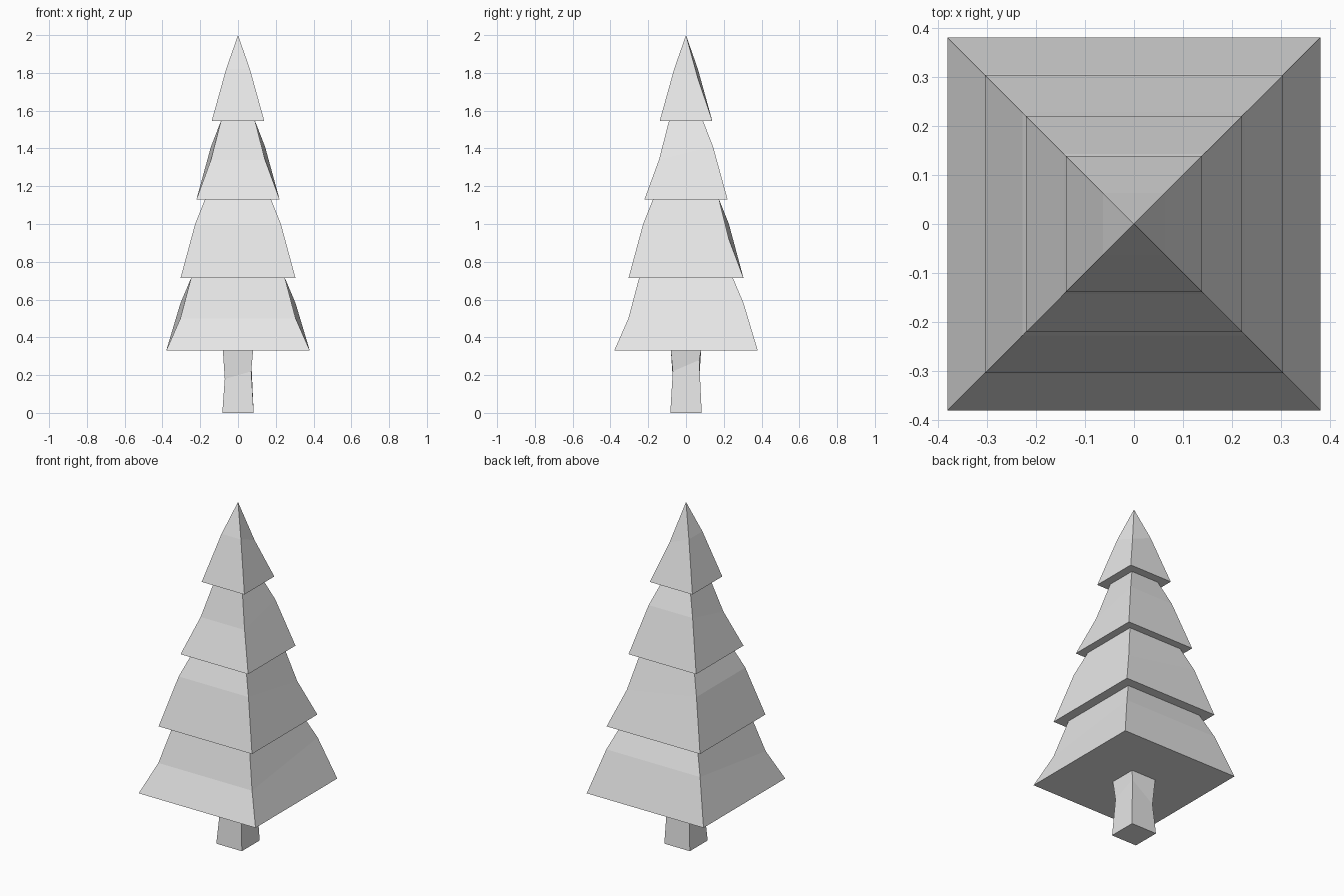
import bpy, bmesh

if "Cube" in bpy.data.objects:
    bpy.data.objects.remove(bpy.data.objects["Cube"])

grey = bpy.data.materials.new("light grey")
grey.diffuse_color = (0.8, 0.8, 0.8, 1)
grey.use_nodes = True
grey.node_tree.nodes["Principled BSDF"].inputs["Base Color"].default_value = grey.diffuse_color

CORNERS = [(-1, -1), (1, -1), (1, 1), (-1, 1)]  # front left, front right, back right, back left


def ring(bm, half, heights):
    """Square loop with one height per corner."""
    if not isinstance(heights, tuple):
        heights = (heights,) * 4
    return [bm.verts.new((sx * half, sy * half, z)) for (sx, sy), z in zip(CORNERS, heights)]


def build(name, sections, tip=None, closed_top=False):
    """Stack square loops into a solid, optionally ending in a point."""
    bm = bmesh.new()
    loops = [ring(bm, half, z) for half, z in sections]
    bm.faces.new(loops[0][::-1])
    for low, high in zip(loops, loops[1:]):
        for i in range(4):
            j = (i + 1) % 4
            bm.faces.new((low[i], low[j], high[j], high[i]))
    if tip is not None:
        point = bm.verts.new((0, 0, tip))
        for i in range(4):
            bm.faces.new((loops[-1][i], loops[-1][(i + 1) % 4], point))
    elif closed_top:
        bm.faces.new(loops[-1])
    mesh = bpy.data.meshes.new(name)
    bm.to_mesh(mesh)
    bm.free()
    mesh.materials.append(grey)
    bpy.context.collection.objects.link(bpy.data.objects.new(name, mesh))


# Trunk, pinched at uneven heights
build("trunk", [(0.083, 0), (0.07, (0.18, 0.22, 0.28, 0.18)), (0.08, 0.33)], closed_top=True)

# Foliage: four flared tiers, each overhanging the one below
build("foliage", [
    (0.38, 0.33), (0.305, (0.50, 0.50, 0.58, 0.58)), (0.248, 0.715),
    (0.304, 0.715), (0.227, (1.0, 1.0, 0.92 + 0.0, 1.0)), (0.175, 1.13),
    (0.22, 1.13), (0.143, (1.34, 1.34, 1.41, 1.41)), (0.09, 1.546),
    (0.139, 1.546), (0.063, (1.82, 1.82, 1.77, 1.82)),
], tip=2.0)
